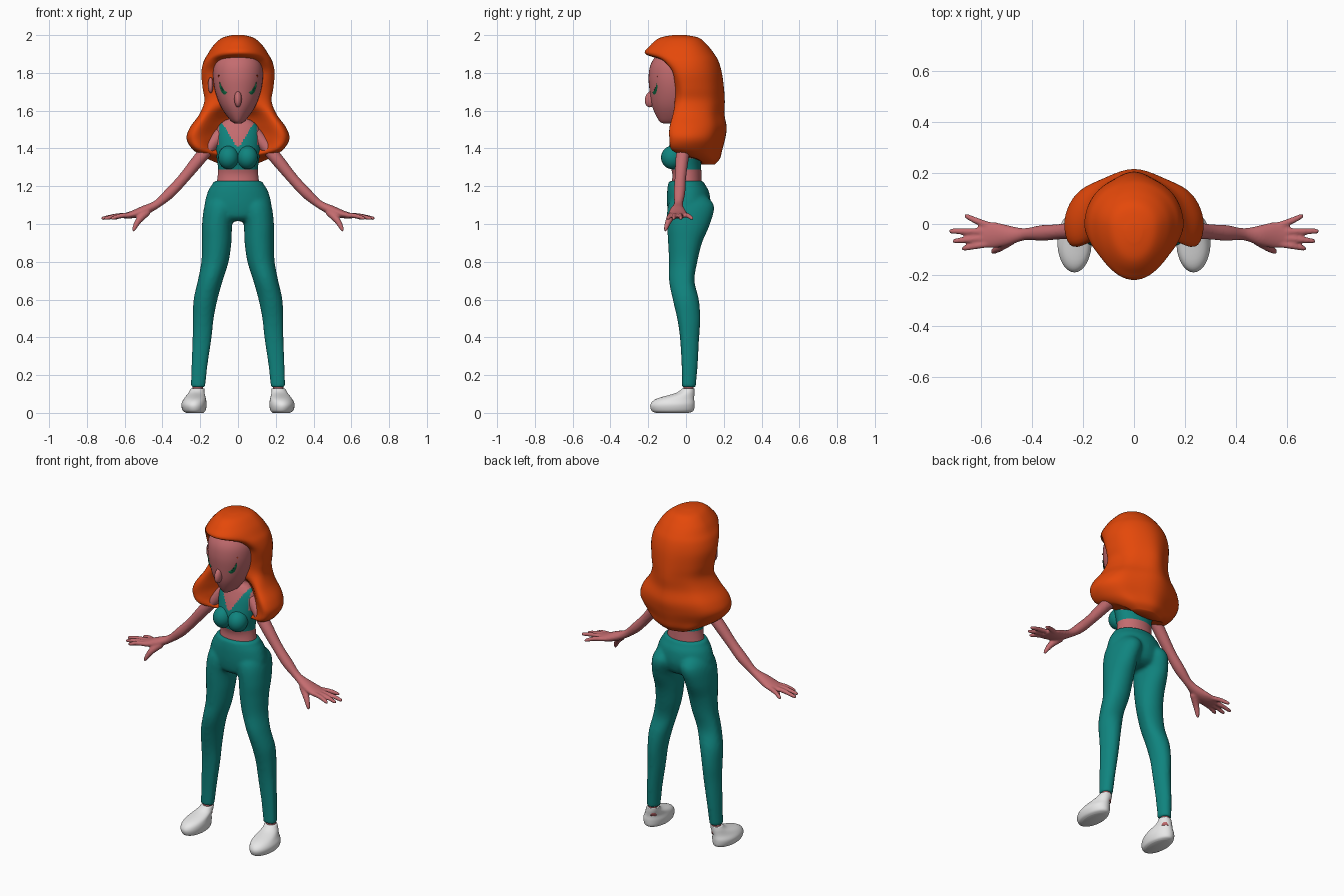
import bpy, bmesh, math
from mathutils import Vector, Matrix

default_cube = bpy.data.objects.get("Cube")
if default_cube:
    bpy.data.objects.remove(default_cube, do_unlink=True)


def material(name, red, green, blue):
    mat = bpy.data.materials.new(name)
    mat.use_nodes = True
    mat.diffuse_color = (red, green, blue, 1)
    shader = mat.node_tree.nodes["Principled BSDF"]
    shader.inputs["Base Color"].default_value = (red, green, blue, 1)
    shader.inputs["Roughness"].default_value = 0.8
    return mat


skin = material("skin", .55, .15, .16)
orange = material("orange hair", .78, .065, .003)
teal = material("teal cloth", .005, .23, .21)
white = material("white shoe", .8, .8, .8)
green = material("green eye", .005, .11, .045)
dark = material("dark pupil", .004, .03, .015)
rust = material("rust brow", .5, .045, .012)


def smooth_rows(rows, steps):
    """Catmull-Rom interpolation between rows of numbers."""
    result = []
    for i in range(len(rows) - 1):
        a, b = rows[max(i - 1, 0)], rows[i]
        c, d = rows[i + 1], rows[min(i + 2, len(rows) - 1)]
        for k in range(steps):
            t = k / steps
            result.append([q + t / 2 * (r - p + t * (2*p - 5*q + 4*r - s + t * (3*q - p - 3*r + s)))
                           for p, q, r, s in zip(a, b, c, d)])
    return result + [list(rows[-1])]


def bridge(bm, loops):
    """Skin a list of point loops into a closed surface."""
    loops = [[bm.verts.new(p) for p in loop] for loop in loops]
    count = len(loops[0])
    for low, high in zip(loops, loops[1:]):
        for i in range(count):
            j = (i + 1) % count
            bm.faces.new((low[i], low[j], high[j], high[i]))
    bm.faces.new(loops[0][::-1])
    bm.faces.new(loops[-1])


def loft(bm, columns, rings, sides=40, steps=5, centre_y=0, waves=0):
    """Stack level cross-sections whose front and back depths differ."""
    loops = []
    for row in smooth_rows(rings, steps):
        ring = dict(zip(columns.split(), row))
        loop = []
        for i in range(sides):
            angle = math.tau * i / sides
            s, c = math.sin(angle), math.cos(angle)
            if c > 0:
                ripple = 1 + waves * math.cos(6 * angle) * min(1, max(0, 1.9 - ring["z"]) * 3)
                y = ring["back"] * c * ripple
            else:
                y = ring["front"] * c * (1 - ring.get("notch", 0) * c * c)
            loop.append((ring.get("x", 0) + ring["wide"] * s, centre_y + ring.get("y", 0) + y, ring["z"]))
        loops.append(loop)
    bridge(bm, loops)


def limb(bm, path, sides=16, steps=5):
    """Sweep an ellipse along rows of x, y, z, width, thickness."""
    rows = smooth_rows(path, steps)
    loops = []
    for i, row in enumerate(rows):
        ahead, behind = rows[min(i + 1, len(rows) - 1)], rows[max(i - 1, 0)]
        along = (Vector(ahead[:3]) - Vector(behind[:3])).normalized()
        side = Vector((0, 1, 0))
        side = (side - along * side.dot(along)).normalized()
        up = along.cross(side)
        turns = [math.tau * k / sides for k in range(sides)]
        loops.append([Vector(row[:3]) + side * row[3] * math.cos(t) + up * row[4] * math.sin(t) for t in turns])
    bridge(bm, loops)


def ball(bm, centre, size, tilt=0):
    matrix = Matrix.Translation(centre) @ Matrix.Rotation(tilt, 4, "X") @ Matrix.Diagonal((*size, 1))
    bmesh.ops.create_uvsphere(bm, u_segments=24, v_segments=16, radius=1, matrix=matrix)


def finish(name, bm, mats, mirror=False, voxel=0, rule=None, closed=True):
    if closed:
        bmesh.ops.recalc_face_normals(bm, faces=bm.faces)
    for face in bm.faces:
        face.smooth = True
        if rule:
            face.material_index = int(rule(face.calc_center_median()))
    mesh = bpy.data.meshes.new(name)
    bm.to_mesh(mesh)
    bm.free()
    for mat in mats:
        mesh.materials.append(mat)
    obj = bpy.data.objects.new(name, mesh)
    bpy.context.collection.objects.link(obj)
    if mirror:
        obj.modifiers.new("Mirror", "MIRROR").use_mirror_merge = False
    if voxel:
        remesh = obj.modifiers.new("Blend", "REMESH")
        remesh.mode, remesh.voxel_size, remesh.use_smooth_shade = "VOXEL", voxel, True
        relax = obj.modifiers.new("Relax", "SMOOTH")
        relax.factor, relax.iterations = 0.5, 4
    return obj


# Head with nose
bm = bmesh.new()
loft(bm, "z wide front back", [
    (1.532, .015, .06, .0), (1.55, .042, .085, .04), (1.62, .09, .118, .09), (1.7, .12, .132, .13),
    (1.78, .132, .138, .15), (1.85, .125, .125, .15), (1.91, .09, .08, .1), (1.93, .03, .03, .04)], centre_y=-.06)
ball(bm, (0, -.185, 1.662), (.02, .032, .045), -.3)
head = finish("head", bm, [skin])

bm = bmesh.new()
ball(bm, (-.145, -.07, 1.735), (.014, .022, .042))
finish("right_ear", bm, [skin])


# Eyes and brows as thin plates wrapped on the face
def face_plate(name, mat, x, z, wide, high, tilt, lift):
    bm = bmesh.new()
    bmesh.ops.create_grid(bm, x_segments=12, y_segments=12, size=1)
    for v in bm.verts:
        u = v.co.x * math.sqrt(1 - v.co.y ** 2 / 2) * wide
        w = v.co.y * math.sqrt(1 - v.co.x ** 2 / 2) * high
        c, s = math.cos(tilt), math.sin(tilt)
        across = x + u * c - w * s
        v.co = (across, -.21 + across * .6, z + u * s + w * c)
    obj = finish(name, bm, [mat], closed=False)
    wrap = obj.modifiers.new("Wrap", "SHRINKWRAP")
    wrap.target, wrap.offset = head, lift
    obj.modifiers.new("Mirror", "MIRROR").use_mirror_merge = False


face_plate("eyes", green, .076, 1.727, .021, .042, -.15, .004)
face_plate("pupils", dark, .076, 1.727, .009, .02, -.15, .006)
face_plate("brows", rust, .078, 1.775, .028, .008, .4, .006)

# Hair: cap over the forehead, locks on both sides of the neck
bm = bmesh.new()
loft(bm, "z wide front back notch y", [
    (2, .03, .04, .03, 0, -.03), (1.985, .085, .13, .08, 0, -.01), (1.945, .13, .19, .115, 0, 0),
    (1.9, .16, .215, .15, 0, 0), (1.86, .182, .22, .172, .55, 0), (1.8, .194, .15, .188, .7, 0),
    (1.72, .187, .09, .197, .3, 0), (1.65, .178, .1, .2, .4, 0), (1.58, .205, .19, .197, 1.1, 0),
    (1.51, .255, .25, .208, 1.2, 0), (1.45, .272, .25, .2, 1.2, 0), (1.39, .235, .21, .185, 1.2, 0),
    (1.345, .16, .02, .11, 0, .065), (1.315, .09, .02, .05, 0, .1)], sides=64, waves=.035)
finish("hair", bm, [orange])


# Torso with the cropped top marked out by its neckline and armholes
def is_cloth(p):
    if p.z < 1.288:
        return False
    if p.y > .02:
        return p.z < 1.35 or (.05 < abs(p.x) < .09 and p.z < 1.54)
    return p.z < 1.4 + 1.6 * abs(p.x) and p.z < 1.54 and (p.z < 1.42 or abs(p.x) < .1)


bm = bmesh.new()
loft(bm, "z wide front back", [
    (1.17, .12, .085, .085), (1.25, .108, .072, .082), (1.3, .106, .08, .08), (1.37, .115, .095, .075),
    (1.45, .118, .08, .075), (1.51, .108, .06, .06), (1.545, .075, .045, .045), (1.565, .042, .038, .04),
    (1.63, .036, .036, .04)], sides=80, steps=10)
finish("torso", bm, [skin, teal], rule=is_cloth)

bm = bmesh.new()
ball(bm, (.05, -.072, 1.352), (.055, .06, .062))
finish("top_cups", bm, [teal], mirror=True)

# Arms with palms, fingers and thumbs
bm = bmesh.new()
limb(bm, [(.09, 0, 1.48, .035, .035), (.2, -.02, 1.35, .035, .034), (.29, -.03, 1.24, .03, .029),
          (.36, -.035, 1.165, .031, .029), (.43, -.04, 1.105, .024, .022), (.5, -.045, 1.07, .042, .026),
          (.56, -.043, 1.05, .052, .02), (.61, -.04, 1.042, .045, .012)])
for tip_x, tip_y, root_y in [(.665, .03, -.005), (.725, -.028, -.03), (.71, -.066, -.055), (.675, -.095, -.078)]:
    limb(bm, [(.57, root_y, 1.048, .014, .014), ((.57 + tip_x) / 2, (root_y + tip_y) / 2, 1.043, .013, .013),
              (tip_x - .01, tip_y, 1.03, .01, .01), (tip_x, tip_y, 1.028, .004, .004)], sides=10)
limb(bm, [(.48, -.06, 1.065, .022, .022), (.525, -.09, 1.02, .018, .018),
          (.55, -.107, .975, .011, .011), (.556, -.11, .96, .004, .004)], sides=10)
finish("arms", bm, [skin], mirror=True, voxel=.006)

# Trousers: hips and legs blended together
bm = bmesh.new()
loft(bm, "z wide front back", [
    (1.015, .11, .06, .07), (1.04, .16, .09, .11), (1.1, .177, .1, .13), (1.17, .16, .1, .122),
    (1.21, .137, .095, .1), (1.228, .128, .09, .094)])
loft(bm, "z wide front back x", [
    (1.17, .05, .05, .08, .085), (1.1, .084, .095, .148, .092), (1, .08, .1, .127, .11),
    (.9, .078, .095, .085, .113), (.8, .072, .09, .06, .122), (.7, .066, .09, .045, .147),
    (.6, .063, .07, .068, .172), (.5, .055, .047, .076, .184), (.4, .05, .032, .07, .19),
    (.25, .042, .023, .062, .204), (.135, .038, .021, .052, .212)])
finish("trousers", bm, [teal], mirror=True, voxel=.01)

# Ankles and shoes
bm = bmesh.new()
limb(bm, [(.214, .014, .08, .027, .027), (.213, .014, .2, .027, .027)])
finish("ankles", bm, [skin], mirror=True)

bm = bmesh.new()
loft(bm, "z wide front back x y", [
    (0, .045, .09, .085, .23, -.07), (.012, .06, .112, .11, .232, -.07), (.045, .067, .118, .115, .233, -.07),
    (.075, .058, .09, .108, .228, -.065), (.105, .043, .05, .05, .22, -.005), (.128, .036, .033, .033, .214, .012)])
finish("shoes", bm, [white], mirror=True)
